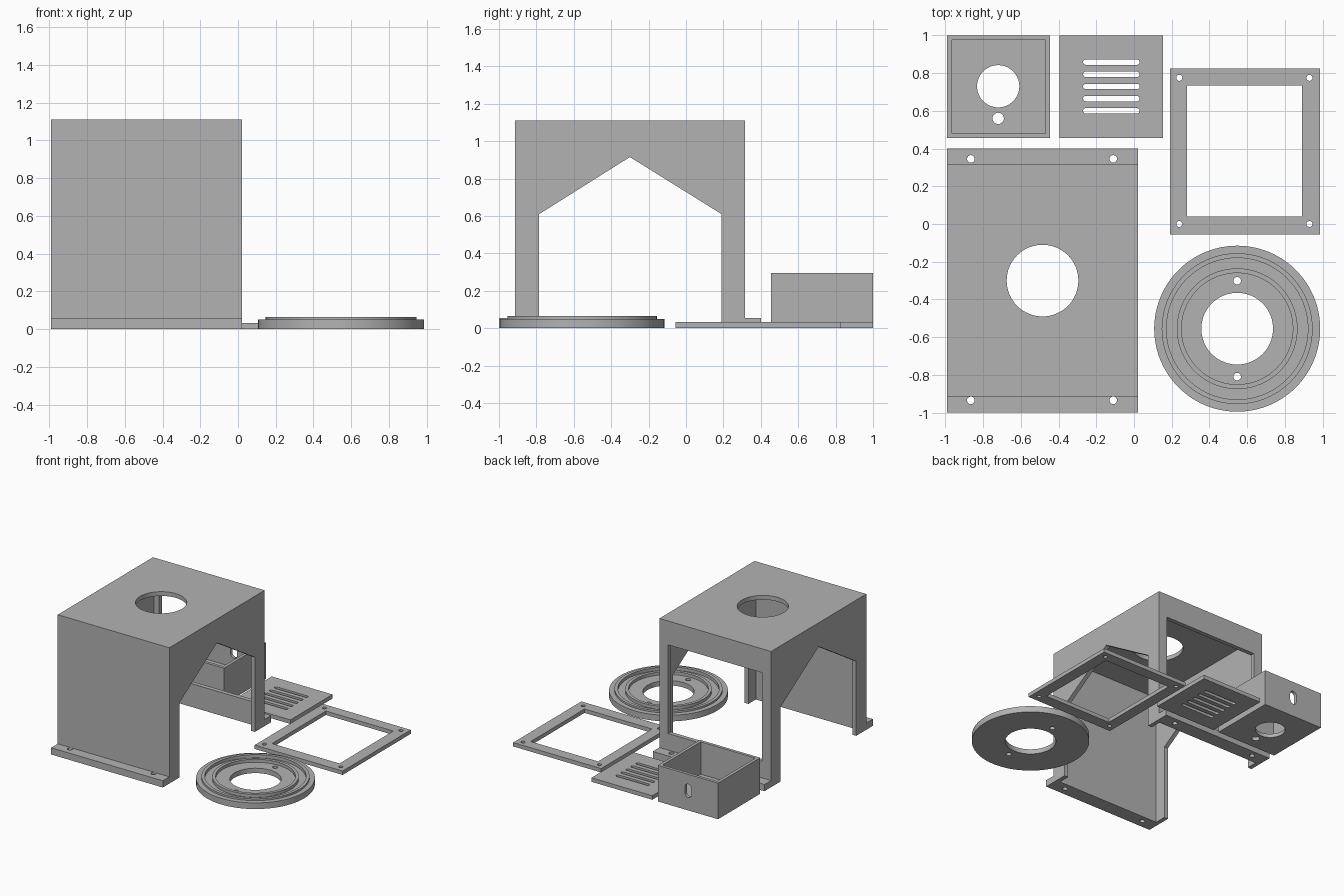
import bpy, bmesh
from math import sin, cos, pi, radians
from mathutils import Vector, Matrix

cube = bpy.data.objects.get("Cube")
if cube:
    bpy.data.objects.remove(cube, do_unlink=True)

grey = bpy.data.materials.new("plain grey")
grey.use_nodes = True
grey.diffuse_color = (0.45, 0.45, 0.45, 1)
grey.node_tree.nodes["Principled BSDF"].inputs["Base Color"].default_value = grey.diffuse_color


# Outline helpers
def rect(u0, u1, v0, v1):
    return [(u0, v0), (u1, v0), (u1, v1), (u0, v1)]


def circle(cu, cv, r, n=64):
    return [(cu + r * cos(2 * pi * i / n), cv + r * sin(2 * pi * i / n)) for i in range(n)]


def slot(cu, cv, half, r, n=12):
    ends = [(cu + half, -pi / 2), (cu - half, pi / 2)]
    return [(c + r * cos(a + pi * i / n), cv + r * sin(a + pi * i / n))
            for c, a in ends for i in range(n + 1)]


def add_object(name, mesh):
    mesh.materials.clear()
    mesh.materials.append(grey)
    ob = bpy.data.objects.new(name, mesh)
    bpy.context.collection.objects.link(ob)
    return ob


# Extrude outlines (first is outer, the rest are holes) from lo to hi along an axis.
# Outline planes: z -> (x, y), x -> (y, z), y -> (z, x)
def solid(name, loops, lo, hi, axis="z"):
    curve = bpy.data.curves.new(name, "CURVE")
    curve.dimensions = "2D"
    curve.fill_mode = "BOTH"
    curve.extrude = (hi - lo) / 2
    for loop in loops:
        sp = curve.splines.new("POLY")
        sp.points.add(len(loop) - 1)
        for p, (u, v) in zip(sp.points, loop):
            p.co = (u, v, 0, 1)
        sp.use_cyclic_u = True
    temp = bpy.data.objects.new(name, curve)
    bpy.context.collection.objects.link(temp)
    bpy.context.view_layer.update()
    graph = bpy.context.evaluated_depsgraph_get()
    mesh = bpy.data.meshes.new_from_object(temp.evaluated_get(graph))
    bpy.data.objects.remove(temp, do_unlink=True)
    bm = bmesh.new()
    bm.from_mesh(mesh)
    bmesh.ops.remove_doubles(bm, verts=bm.verts, dist=1e-5)
    for v in bm.verts:
        a, b, c = v.co.x, v.co.y, v.co.z + (lo + hi) / 2
        v.co = {"z": (a, b, c), "x": (c, a, b), "y": (b, c, a)}[axis]
    bmesh.ops.recalc_face_normals(bm, faces=bm.faces)
    bm.to_mesh(mesh)
    bm.free()
    return add_object(name, mesh)


# Subtract cutters and bake the result
def cut(ob, cutters):
    for c in cutters:
        c.hide_render = True
        mod = ob.modifiers.new("cut", "BOOLEAN")
        mod.operation = "DIFFERENCE"
        mod.solver = "EXACT"
        mod.object = c
    bpy.context.view_layer.update()
    graph = bpy.context.evaluated_depsgraph_get()
    mesh = bpy.data.meshes.new_from_object(ob.evaluated_get(graph))
    ob.modifiers.clear()
    ob.data = mesh
    mesh.materials.clear()
    mesh.materials.append(grey)
    for c in cutters:
        bpy.data.objects.remove(c, do_unlink=True)


# Housing: one flanged profile, hollowed out and pierced
x0, x1, y0, y1, top, wall = -0.99, 0.02, -0.915, 0.315, 1.11, 0.035
lip = 0.055
profile = [(-1, 0), (0.4, 0), (0.4, lip), (y1, lip), (y1, top),
           (y0, top), (y0, lip), (-1, lip)]
housing = solid("housing", [profile], x0, x1, "x")
gable = [(-0.785, -0.1), (0.19, -0.1), (0.19, 0.61), (-0.3, 0.915), (-0.785, 0.61)]
cutters = [
    solid("inside", [rect(x0 + wall, x1 - wall, y0 + wall, y1 - wall)], -0.2, top - wall),
    solid("side_openings", [gable], x0 - 0.1, x1 + 0.1, "x"),
    solid("back_opening", [rect(0.19, 0.915, -0.91, -0.06)], 0.2, 0.5, "y"),
    solid("top_hole", [circle(-0.485, -0.3, 0.19)], 0.9, 1.3),
]
cutters += [solid("bolt_hole", [circle(x, y, 0.02, 24)], -0.1, 0.15)
            for x in (-0.865, -0.11) for y in (-0.935, 0.345)]
cut(housing, cutters)

# Open box with holes in its floor and a slot in its back wall
box = solid("open_box", [rect(-0.99, -0.445, 0.455, 1)], 0, 0.295)
cut(box, [
    solid("box_inside", [rect(-0.965, -0.47, 0.48, 0.975)], 0.03, 0.5),
    solid("box_hole", [circle(-0.72, 0.73, 0.112)], -0.1, 0.2),
    solid("box_small_hole", [circle(-0.72, 0.56, 0.03, 32)], -0.1, 0.2),
    solid("box_slot", [slot(0.16, -0.72, 0.025, 0.03)], 0.9, 1.1, "y"),
])

# Vent plate with five rounded slots
vents = [slot(-0.12, 0.6 + 0.0645 * i, 0.136, 0.014) for i in range(5)]
vent_plate = solid("vent_plate", [rect(-0.395, 0.155, 0.455, 1)] + vents, 0, 0.033)

# Square frame with corner holes
corners = [circle(x, y, 0.016, 24) for x in (0.24, 0.93) for y in (0, 0.775)]
frame = solid("square_frame", [rect(0.19, 0.985, -0.055, 0.825),
                               rect(0.28, 0.89, 0.04, 0.735)] + corners, 0, 0.032)

# Round flange: stepped profile turned about its axis
steps = [(0.19, 0), (0.44, 0), (0.44, 0.05), (0.4, 0.05), (0.4, 0.065), (0.375, 0.065),
         (0.375, 0.04), (0.32, 0.04), (0.32, 0.065), (0.295, 0.065), (0.295, 0.04), (0.19, 0.04)]
centre = Vector((0.547, -0.555, 0))
bm = bmesh.new()
verts = [bm.verts.new(centre + Vector((r, 0, z))) for r, z in steps]
edges = [bm.edges.new((verts[i - 1], verts[i])) for i in range(len(verts))]
bmesh.ops.spin(bm, geom=verts + edges, cent=centre, axis=(0, 0, 1), angle=2 * pi, steps=96)
bmesh.ops.remove_doubles(bm, verts=bm.verts, dist=1e-4)
bmesh.ops.recalc_face_normals(bm, faces=bm.faces)
mesh = bpy.data.meshes.new("round_flange")
bm.to_mesh(mesh)
bm.free()
flange = add_object("round_flange", mesh)
cut(flange, [solid("flange_hole", [circle(centre.x, centre.y + s * 0.254, 0.02, 24)], -0.1, 0.2)
             for s in (-1, 1)])

# Smooth the round walls, keep edges sharp
bpy.ops.object.select_all(action="DESELECT")
for ob in (housing, box, vent_plate, frame, flange):
    ob.select_set(True)
    bpy.context.view_layer.objects.active = ob
bpy.ops.object.shade_smooth_by_angle(angle=radians(30))
